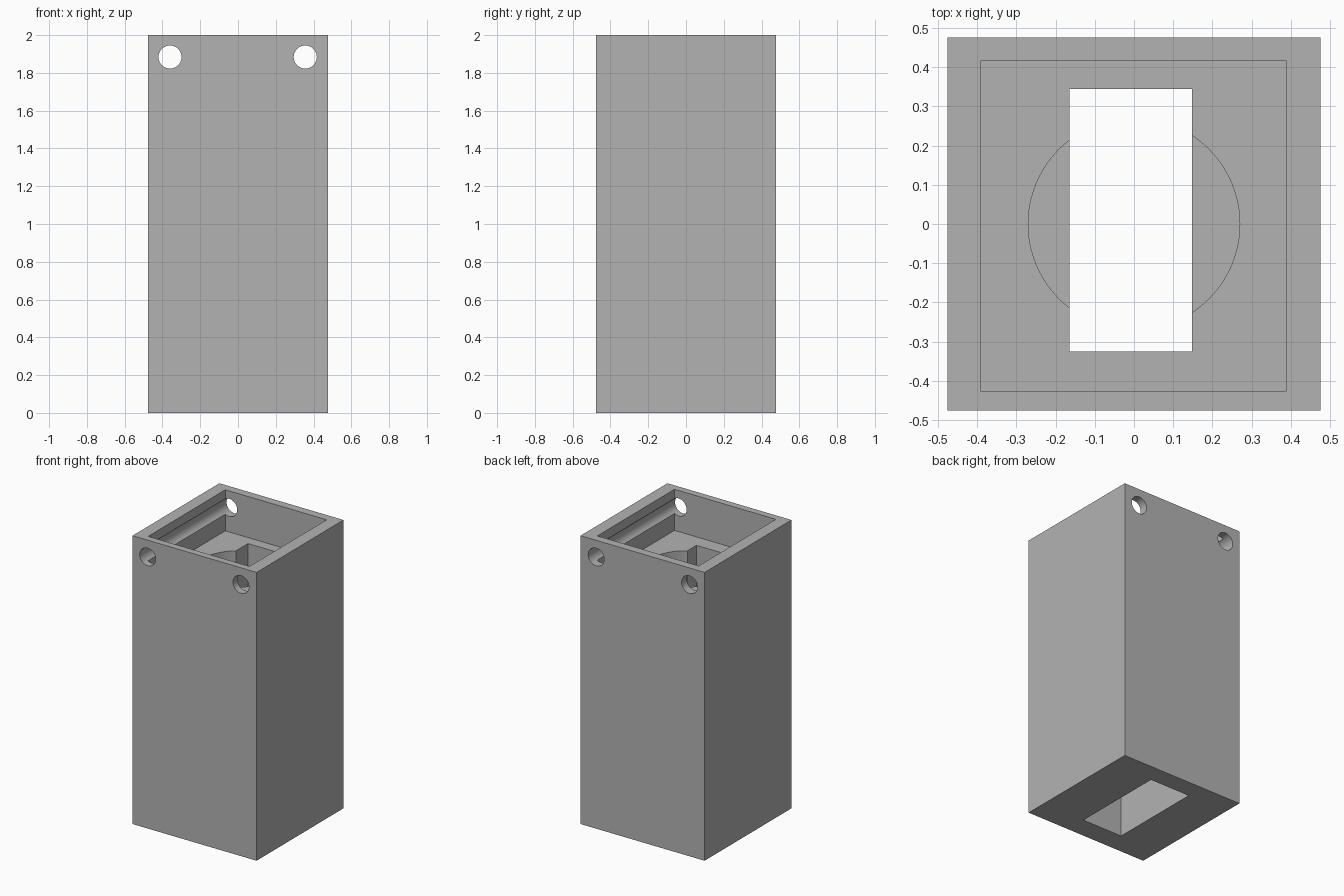
import bpy
import math

cube = bpy.data.objects.get("Cube")
if cube:
    bpy.data.objects.remove(cube, do_unlink=True)

HEIGHT = 2.0
POCKET_FLOOR = 1.715
BORE_FLOOR = 1.0

grey = bpy.data.materials.new("plain grey")
grey.use_nodes = True
colour = (0.45, 0.45, 0.45, 1)
grey.diffuse_color = colour
grey.node_tree.nodes["Principled BSDF"].inputs["Base Color"].default_value = colour


def box(name, x0, x1, y0, y1, z0, z1):
    bpy.ops.mesh.primitive_cube_add(
        size=1, location=((x0 + x1) / 2, (y0 + y1) / 2, (z0 + z1) / 2))
    obj = bpy.context.object
    obj.name = name
    obj.scale = (x1 - x0, y1 - y0, z1 - z0)
    bpy.ops.object.transform_apply(location=True, rotation=True, scale=True)
    obj.data.materials.append(grey)
    return obj


def cylinder(name, radius, depth, location, tilt=0.0):
    bpy.ops.mesh.primitive_cylinder_add(
        vertices=96, radius=radius, depth=depth, location=location, rotation=(tilt, 0, 0))
    obj = bpy.context.object
    obj.name = name
    bpy.ops.object.transform_apply(location=True, rotation=True, scale=True)
    obj.data.materials.append(grey)
    return obj


def cut(target, cutter):
    cutter.hide_render = True
    mod = target.modifiers.new(cutter.name, "BOOLEAN")
    mod.operation = "DIFFERENCE"
    mod.solver = "EXACT"
    mod.object = cutter
    bpy.ops.object.select_all(action="DESELECT")
    target.select_set(True)
    bpy.context.view_layer.objects.active = target
    bpy.ops.object.modifier_apply(modifier=mod.name)
    bpy.data.objects.remove(cutter, do_unlink=True)


# Square outer block
housing = box("housing", -0.476, 0.476, -0.476, 0.476, 0, HEIGHT)

# Shallow rectangular pocket under the open top
cut(housing, box("top_pocket", -0.39, 0.388, -0.428, 0.418, POCKET_FLOOR, HEIGHT + 0.2))

# Round bore below the pocket
bore_top = POCKET_FLOOR + 0.1
cut(housing, cylinder("round_bore", 0.27, bore_top - BORE_FLOOR,
                      (0, 0, (bore_top + BORE_FLOOR) / 2)))

# Slot running right through the base
cut(housing, box("through_slot", -0.165, 0.148, -0.325, 0.345, -0.2, POCKET_FLOOR + 0.15))

# Pair of cross holes from front to back, grooving the side walls
for side, x in (("right", -0.36), ("left", 0.356)):
    cut(housing, cylinder(side + "_cross_hole", 0.061, 2, (x, 0, 1.884), math.pi / 2))

bpy.ops.object.shade_smooth_by_angle(angle=math.radians(25))
